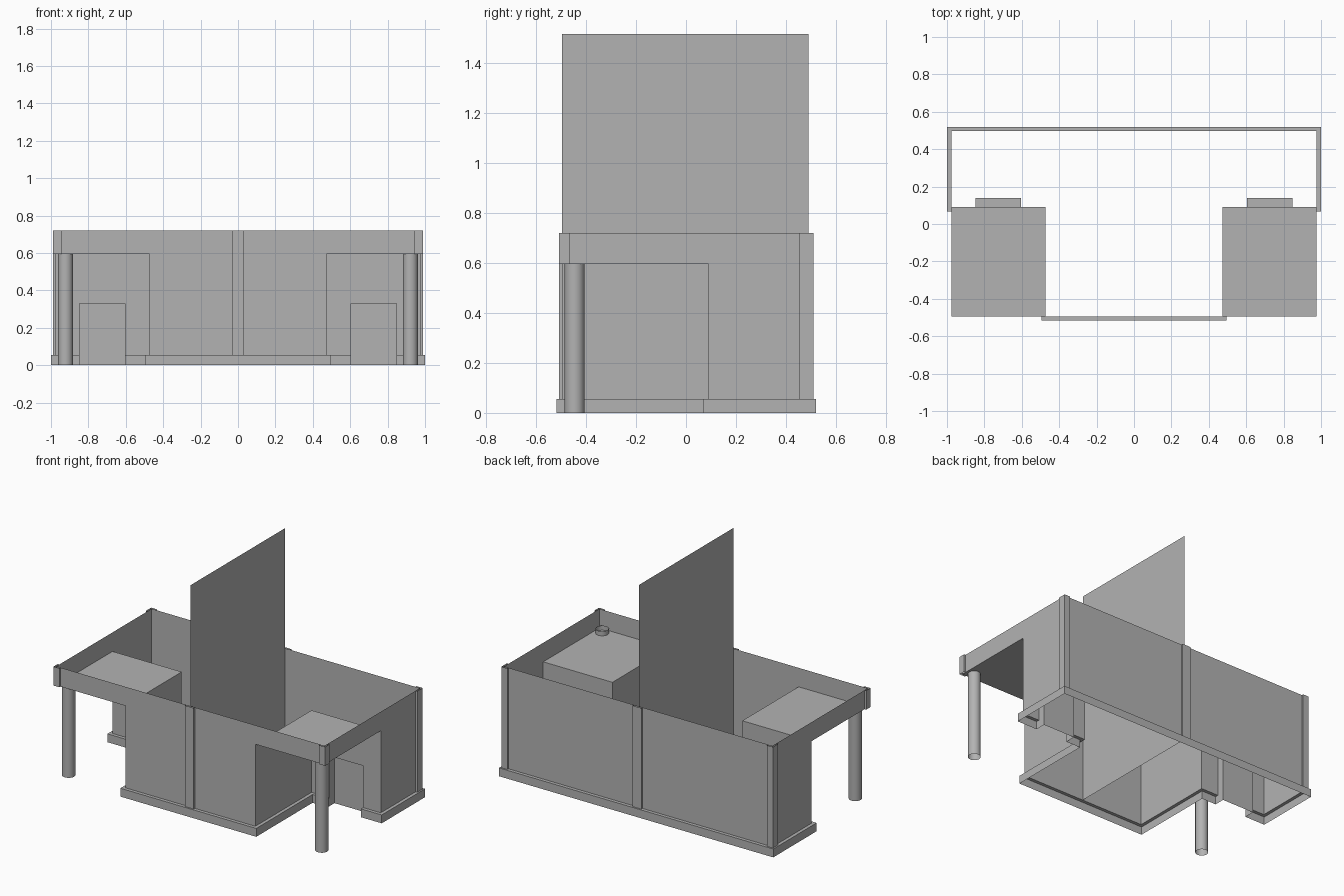
import bpy, bmesh

if "Cube" in bpy.data.objects:
    bpy.data.objects.remove(bpy.data.objects["Cube"])

grey = bpy.data.materials.new("plain_grey")
grey.use_nodes = True
colour = (0.45, 0.45, 0.45, 1)
grey.diffuse_color = colour
grey.node_tree.nodes["Principled BSDF"].inputs["Base Color"].default_value = colour

# Main dimensions of one half of the pair of units
X, F, B = 0.977, -0.495, 0.497      # side, front and back walls
N, P = 0.473, 0.09                  # porch recess corner
D0, D1, DY, DZ = 0.605, 0.847, 0.14, 0.33   # doorway
BASE, LINTEL, TOP = 0.055, 0.595, 0.72
T = 0.022                           # plinth projection
R, W = 0.012, 0.032                 # trim projection and width


def finish(name, bm, mirror=True):
    bmesh.ops.remove_doubles(bm, verts=bm.verts, dist=0.0001)
    mesh = bpy.data.meshes.new(name)
    bm.to_mesh(mesh)
    bm.free()
    mesh.materials.append(grey)
    obj = bpy.data.objects.new(name, mesh)
    bpy.context.collection.objects.link(obj)
    if mirror:
        obj.modifiers.new("other_half", "MIRROR").use_axis[0] = True
    return obj


def add_face(bm, points):
    bm.faces.new([bm.verts.new(p) for p in points])


def panel(name, points, mirror=True):
    bm = bmesh.new()
    add_face(bm, points)
    return finish(name, bm, mirror)


def add_strip(bm, path, z0, z1):
    for (ax, ay), (bx, by) in zip(path, path[1:]):
        add_face(bm, [(ax, ay, z0), (bx, by, z0), (bx, by, z1), (ax, ay, z1)])


def strip(name, path, z0, z1):
    bm = bmesh.new()
    add_strip(bm, path, z0, z1)
    return finish(name, bm)


# Outer walls, with the porch opening cut out of the front and side
front = [(0, BASE), (N, BASE), (N, LINTEL), (X, LINTEL), (X, TOP), (0, TOP)]
panel("front_wall", [(x, F, z) for x, z in front])
side = [(P, BASE), (B, BASE), (B, TOP), (F, TOP), (F, LINTEL), (P, LINTEL)]
panel("side_wall", [(X, y, z) for y, z in side])
strip("back_wall", [(X, B), (0, B)], BASE, TOP)

# Porch walls and ceiling
strip("porch_inner_wall", [(N, F), (N, P)], BASE, LINTEL)
entry = [(N, BASE), (D0, BASE), (D0, DZ), (D1, DZ), (D1, BASE),
         (X, BASE), (X, LINTEL), (N, LINTEL)]
panel("porch_back_wall", [(x, P, z) for x, z in entry])
panel("porch_ceiling", [(N, F, LINTEL), (N, P, LINTEL), (X, P, LINTEL), (X, F, LINTEL)])

# Recessed door with its jambs and head
strip("door_recess", [(D0, P), (D0, DY), (D1, DY), (D1, P)], 0, DZ)
panel("door_head", [(D0, P, DZ), (D0, DY, DZ), (D1, DY, DZ), (D1, P, DZ)])


# Plinth: outer skirt with a ledge back to the wall, open underneath
def plinth(name, inner, outer, end):
    bm = bmesh.new()
    add_strip(bm, outer, 0, BASE)
    for i in range(len(inner) - 1):
        add_face(bm, [(*outer[i], BASE), (*outer[i + 1], BASE),
                      (*inner[i + 1], BASE), (*inner[i], BASE)])
    add_strip(bm, [outer[end], inner[end]][::1 if end else -1], 0, BASE)
    finish(name, bm)


plinth("front_plinth",
       [(0, F), (N, F), (N, P), (D0, P)],
       [(0, F - T), (N + T, F - T), (N + T, P - T), (D0, P - T)], -1)
plinth("back_plinth",
       [(D1, P), (X, P), (X, B), (0, B)],
       [(D1, P - T), (X + T, P - T), (X + T, B + T), (0, B + T)], 0)

# Corner boards and centre battens
strip("front_corner_board",
      [(X - W, F), (X - W, F - R), (X + R, F - R), (X + R, F + W), (X, F + W)],
      LINTEL, TOP)
strip("back_corner_board",
      [(X, B - W - R), (X + R, B - W - R), (X + R, B + R), (X - W, B + R), (X - W, B)],
      BASE, TOP)
strip("front_batten", [(0, F - R), (W, F - R), (W, F)], BASE, TOP)
strip("back_batten", [(W, B), (W, B + R), (0, B + R)], BASE, TOP)

# Tall dividing wall between the units
panel("dividing_wall", [(0, F, BASE), (0, 0.49, BASE), (0, 0.49, 1.515), (0, F, 1.515)], False)

# Round porch columns, open at the ends
bm = bmesh.new()
height = 0.625
bmesh.ops.create_cone(bm, cap_ends=False, segments=24, radius1=0.04, radius2=0.04, depth=height)
bmesh.ops.translate(bm, verts=bm.verts, vec=(0.922, -0.445, height / 2))
for f in bm.faces:
    f.smooth = True
finish("porch_column", bm)
